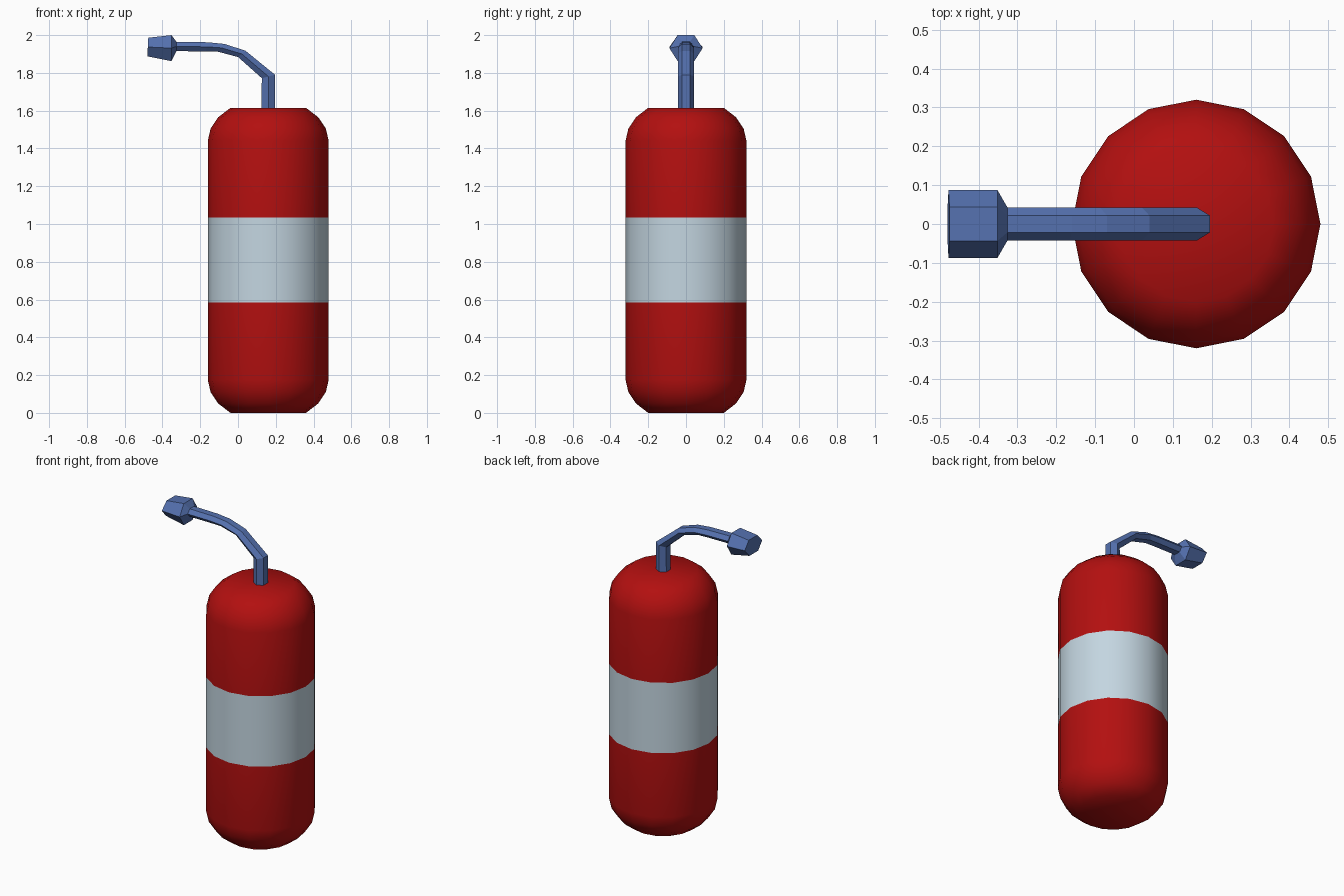
import bpy, bmesh
from math import sin, cos, pi
from mathutils import Vector

cube = bpy.data.objects.get("Cube")
if cube:
    bpy.data.objects.remove(cube)


def material(name, rgb):
    m = bpy.data.materials.new(name)
    m.use_nodes = True
    m.diffuse_color = (*rgb, 1)
    m.node_tree.nodes["Principled BSDF"].inputs["Base Color"].default_value = (*rgb, 1)
    return m


def loft(name, rings, mats, smooth=False):
    """Skin a list of equal-sized point rings and cap both ends."""
    bm = bmesh.new()
    loops = [[bm.verts.new(p) for p in ring] for ring in rings]
    n = len(loops[0])
    for a, b in zip(loops, loops[1:]):
        for i in range(n):
            j = (i + 1) % n
            bm.faces.new((a[i], a[j], b[j], b[i]))
    bm.faces.new(loops[0][::-1])
    bm.faces.new(loops[-1])
    bmesh.ops.recalc_face_normals(bm, faces=bm.faces)
    for f in bm.faces:
        f.smooth = smooth
    mesh = bpy.data.meshes.new(name)
    bm.to_mesh(mesh)
    bm.free()
    obj = bpy.data.objects.new(name, mesh)
    bpy.context.collection.objects.link(obj)
    for m in mats:
        mesh.materials.append(m)
    return obj


def circle(r, z, sides=16):
    return [(AXIS + r * cos(2 * pi * i / sides), r * sin(2 * pi * i / sides), z)
            for i in range(sides)]


def hexagon(outer, inner, half_width):
    """Hexagon spanning two points in the xz plane, with corners out to +-y."""
    o, i = (Vector((p[0], 0, p[1])) for p in (outer, inner))
    mid, up = (o + i) / 2, (o - i) / 2
    side = Vector((0, half_width, 0))
    return [mid + up * s + side * w
            for s, w in ((0, 1), (1, .5), (1, -.5), (0, -1), (-1, -.5), (-1, .5))]


red = material("tank red", (0.45, 0.005, 0.005))
pale = material("label pale blue grey", (0.55, 0.67, 0.75))
blue = material("hose blue", (0.09, 0.165, 0.43))

AXIS = 0.16
HEIGHT = 1.615
BAND = (0.585, 1.035)

# Tank: rounded shoulder mirrored top and bottom, label band between
shoulder = [(0.20, 0), (0.265, 0.05), (0.305, 0.11), (0.32, 0.175)]
profile = (shoulder + [(0.32, z) for z in BAND]
           + [(r, HEIGHT - z) for r, z in reversed(shoulder)])
tank = loft("tank", [circle(r, z) for r, z in profile], [red, pale], smooth=True)
for face in tank.data.polygons:
    face.material_index = int(BAND[0] < face.center.z < BAND[1])

# Hose: outer and inner edge points along the bend
hose_path = [((0.196, 1.58), (0.124, 1.58)),
             ((0.196, 1.79), (0.126, 1.772)),
             ((0.04, 1.917), (0.0, 1.884)),
             ((-0.07, 1.953), (-0.105, 1.912)),
             ((-0.16, 1.962), (-0.17, 1.914)),
             ((-0.34, 1.965), (-0.34, 1.915))]
loft("hose", [hexagon(o, i, 0.043) for o, i in hose_path], [blue])

# Nozzle: short flare, then a slightly flattened hexagonal horn
nozzle_path = [((-0.326, 1.965), (-0.326, 1.915), 0.043),
               ((-0.352, 2.0), (-0.352, 1.862), 0.088),
               ((-0.475, 1.986), (-0.48, 1.888), 0.088)]
loft("nozzle", [hexagon(*station) for station in nozzle_path], [blue])
